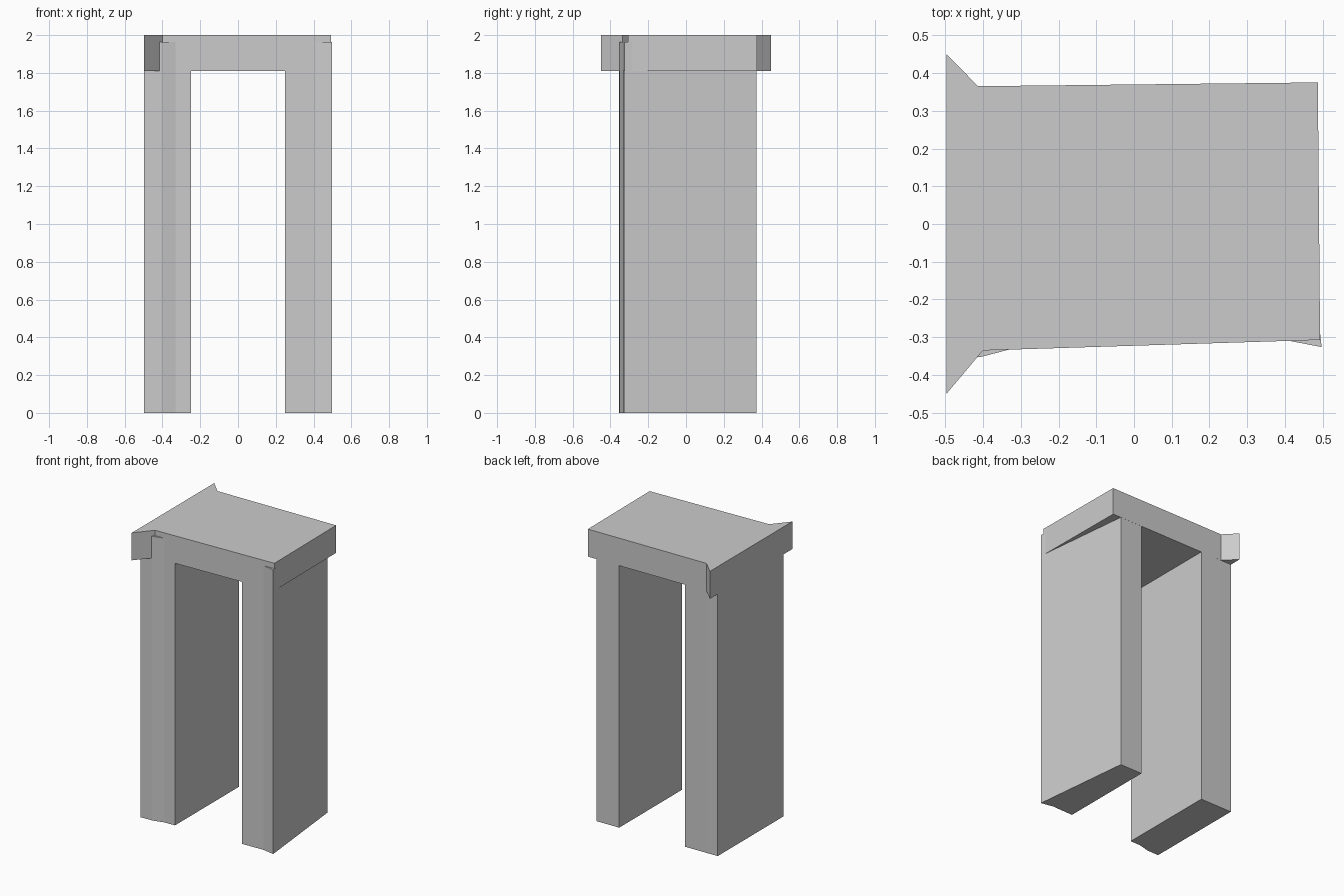
import bpy, bmesh

if "Cube" in bpy.data.objects:
    bpy.data.objects.remove(bpy.data.objects["Cube"])


def prism(name, outline, z0, z1):
    """Extrude a plan outline straight up from z0 to z1."""
    bm = bmesh.new()
    base = bm.faces.new([bm.verts.new((x, y, z0)) for x, y in outline])
    grown = bmesh.ops.extrude_face_region(bm, geom=[base])
    for v in grown["geom"]:
        if isinstance(v, bmesh.types.BMVert):
            v.co.z = z1
    bmesh.ops.recalc_face_normals(bm, faces=bm.faces[:])
    mesh = bpy.data.meshes.new(name)
    bm.to_mesh(mesh)
    bm.free()
    obj = bpy.data.objects.new(name, mesh)
    bpy.context.collection.objects.link(obj)
    return obj


UNDERSIDE, LEG_TOP, TOP = 1.81, 1.963, 2.0

# Lintel slab, flared at its left end
prism("lintel", [(-0.497, -0.45), (-0.40, -0.335), (0.493, -0.307),
                 (0.487, 0.375), (-0.413, 0.365), (-0.497, 0.45)],
      UNDERSIDE, TOP)

# Left leg, thickened at its outer front corner
prism("left_leg", [(-0.4965, -0.355), (-0.405, -0.352), (-0.33, -0.3325),
                   (-0.25, -0.33), (-0.25, 0.3665), (-0.413, 0.3645),
                   (-0.4965, 0.363)],
      0.0, LEG_TOP)

# Right leg, narrowing towards the back under the slab
prism("right_leg", [(0.25, -0.3143), (0.41, -0.3093), (0.497, -0.326),
                    (0.423, 0.374), (0.25, 0.372)],
      0.0, LEG_TOP)
